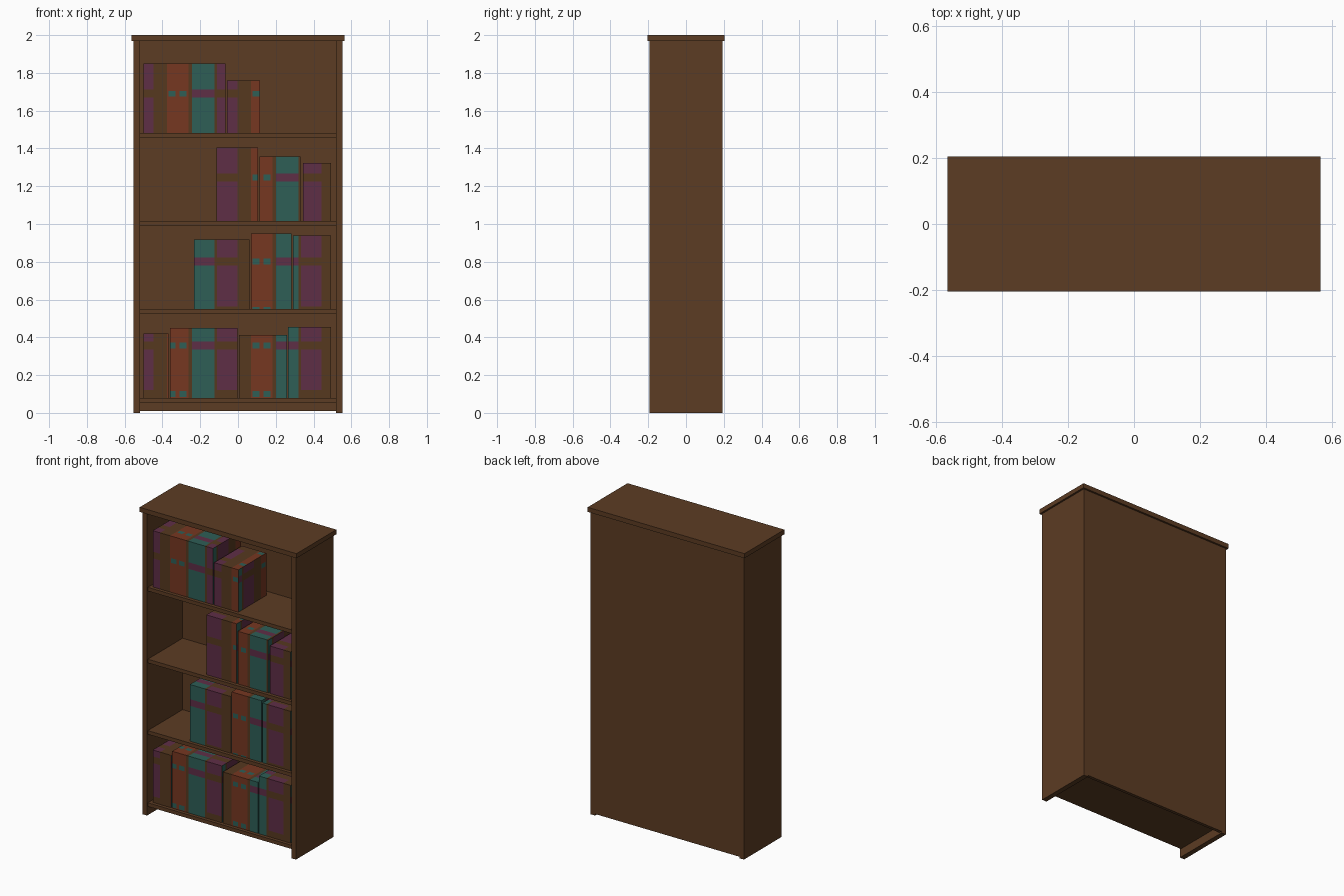
import bpy, bmesh, math
from mathutils import Vector

if "Cube" in bpy.data.objects:
    bpy.data.objects.remove(bpy.data.objects["Cube"])


def material(name, rgb):
    m = bpy.data.materials.new(name)
    lin = [((c / 255 + 0.055) / 1.055) ** 2.4 for c in rgb]
    m.diffuse_color = (*lin, 1)
    m.use_nodes = True
    m.node_tree.nodes["Principled BSDF"].inputs["Base Color"].default_value = m.diffuse_color
    return m


WOOD = material("brown wood", (92, 60, 35))
BOOK_MATS = [material("book brown", (86, 56, 31)), material("plum", (95, 46, 70)),
             material("rust", (118, 55, 33)), material("teal", (46, 94, 86))]
BROWN, PLUM, RUST, TEAL = range(4)
P = 0.4444  # repeat distance of the spine pattern


def box(name, lo, hi, mats):
    bm = bmesh.new()
    bmesh.ops.create_cube(bm, size=1)
    for v in bm.verts:
        v.co = [(a + b) / 2 + c * (b - a) for a, b, c in zip(lo, hi, v.co)]
    me = bpy.data.meshes.new(name)
    for m in mats:
        me.materials.append(m)
    bm.to_mesh(me)
    bm.free()
    ob = bpy.data.objects.new(name, me)
    bpy.context.collection.objects.link(ob)
    return ob


# Spine pattern: stripes along u, bands along v
U0 = -0.111
U_CUTS = [0, 0.108, 0.18, 0.188, 0.225, 0.246, 0.283, 0.294, 0.312, 0.431]
V_CUTS = [0.075, 0.085, 0.115, 0.12, 0.336, 0.342, 0.372, 0.379]


def pattern(u, v):
    u, v = (u - U0) % P, v % P
    band = 0.336 < v < 0.379
    low = 0.075 < v < 0.12
    if u < 0.108:
        return BROWN if band or low else PLUM
    if 0.18 < u < 0.294:
        dot_u = 0.188 < u < 0.225 or 0.246 < u < 0.283
        dot_v = 0.342 < v < 0.372 or 0.085 < v < 0.115
        return TEAL if dot_u and dot_v else RUST
    if 0.312 < u < 0.431:
        return PLUM if band else TEAL
    return BROWN


def books(name, x0, x1, z0, z1):
    lo, hi = (x0, -0.163, z0), (x1, 0.124, z1)
    ob = box(name, lo, hi, BOOK_MATS)
    bm = bmesh.new()
    bm.from_mesh(ob.data)
    us = [U0 + c for c in U_CUTS]
    for axis, cuts in enumerate((us, us + V_CUTS, V_CUTS)):
        n = Vector((0, 0, 0))
        n[axis] = 1
        for k in range(-2, 6):
            for c in cuts:
                d = c + k * P
                if lo[axis] + 0.001 < d < hi[axis] - 0.001:
                    bmesh.ops.bisect_plane(bm, geom=bm.verts[:] + bm.edges[:] + bm.faces[:],
                                           plane_co=n * d, plane_no=n)
    # Colour each face from its two in-plane coordinates
    bm.normal_update()
    for f in bm.faces:
        c = f.calc_center_median()
        a = max(range(3), key=lambda i: abs(f.normal[i]))
        u, v = ((c.y, c.z), (c.x, c.z), (c.x, c.y))[a]
        f.material_index = pattern(u, v)
    bm.to_mesh(ob.data)
    bm.free()


# Case
for side, s in (("left", -1), ("right", 1)):
    xs = sorted((s * 0.553, s * 0.52))
    box(side + "_side", (xs[0], -0.193, 0), (xs[1], 0.193, 1.97), [WOOD])
box("top_board", (-0.565, -0.205, 1.97), (0.565, 0.205, 2.0), [WOOD])
box("back_panel", (-0.52, 0.173, 0.01), (0.52, 0.193, 1.97), [WOOD])

# Shelves with their blocks of books: (left, right, top)
ROWS = [(0.08, [(-0.50, -0.368, 0.421), (-0.36, -0.002, 0.45),
                (0.005, 0.26, 0.413), (0.265, 0.493, 0.456)]),
        (0.55, [(-0.233, 0.062, 0.919), (0.068, 0.284, 0.951), (0.29, 0.493, 0.938)]),
        (1.015, [(-0.114, 0.105, 1.404), (0.113, 0.332, 1.358), (0.343, 0.493, 1.324)]),
        (1.483, [(-0.50, -0.066, 1.849), (-0.058, 0.117, 1.759)])]
for r, (z, blocks) in enumerate(ROWS, 1):
    box(f"shelf_{r}", (-0.52, -0.185, z - 0.024), (0.52, 0.173, z), [WOOD])
    for i, (x0, x1, top) in enumerate(blocks, 1):
        books(f"books_{r}_{i}", x0, x1, z, top)
